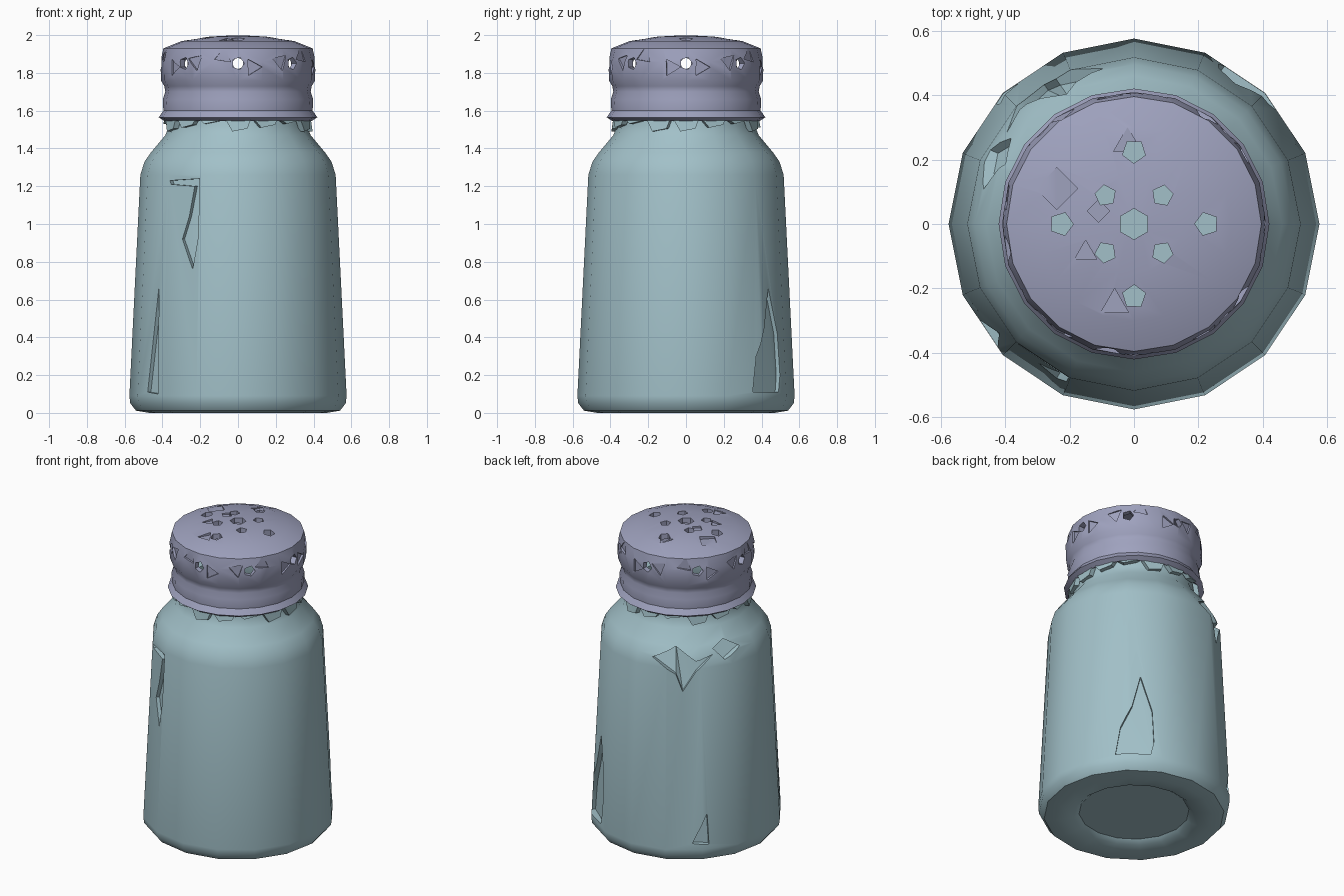
import bpy, bmesh, math
from mathutils import Matrix, Vector

if "Cube" in bpy.data.objects:
    bpy.data.objects.remove(bpy.data.objects["Cube"])


def material(name, rgb):
    m = bpy.data.materials.new(name)
    m.diffuse_color = (*rgb, 1)
    m.use_nodes = True
    m.node_tree.nodes["Principled BSDF"].inputs["Base Color"].default_value = m.diffuse_color
    return m


glass = material("pale teal glass", (0.36, 0.53, 0.58))
metal = material("lavender metal", (0.345, 0.36, 0.515))


def finish(name, bm, mat):
    bmesh.ops.remove_doubles(bm, verts=bm.verts, dist=1e-5)
    bmesh.ops.recalc_face_normals(bm, faces=bm.faces)
    me = bpy.data.meshes.new(name)
    bm.to_mesh(me)
    bm.free()
    ob = bpy.data.objects.new(name, me)
    bpy.context.collection.objects.link(ob)
    if mat:
        me.materials.append(mat)
    return ob


def lathe(name, profile, sides, mat, closed=False):
    """Spin an (r, z) profile around the z axis, with single points on the axis."""
    bm = bmesh.new()
    rings = []
    for r, z in profile:
        if r == 0:
            rings.append([bm.verts.new((0, 0, z))] * sides)
        else:
            rings.append([bm.verts.new((r * math.cos(2 * math.pi * i / sides),
                                        r * math.sin(2 * math.pi * i / sides), z))
                          for i in range(sides)])
    pairs = list(zip(rings, rings[1:]))
    if closed:
        pairs.append((rings[-1], rings[0]))
    for a, b in pairs:
        for i in range(sides):
            j = (i + 1) % sides
            corners = list(dict.fromkeys((a[i], a[j], b[j], b[i])))
            if len(corners) > 2:
                bm.faces.new(corners)
    return finish(name, bm, mat)


def prism(bm, inner, outer):
    """Solid between two matching polygons."""
    a = [bm.verts.new(p) for p in inner]
    b = [bm.verts.new(p) for p in outer]
    caps = [bm.faces.new(a), bm.faces.new(b[::-1])]
    n = len(a)
    for i in range(n):
        j = (i + 1) % n
        bm.faces.new((a[j], a[i], b[i], b[j]))
    bmesh.ops.triangulate(bm, faces=caps)


def extent(ob):
    zs = [v.co.z for v in ob.data.vertices]
    return max(zs) - min(zs) if zs else 0


def cut(target, cutter):
    """Apply one cut; keep the uncut mesh if the cut fails."""
    backup, before = target.data.copy(), extent(target)
    mod = target.modifiers.new("cut", "BOOLEAN")
    mod.operation = "DIFFERENCE"
    mod.solver = "EXACT"
    mod.object = cutter
    bpy.context.view_layer.objects.active = target
    bpy.ops.object.modifier_apply(modifier=mod.name)
    if extent(target) < before - 0.02:
        target.data = backup
    bpy.data.objects.remove(cutter)


def smooth(ob, angle):
    bpy.ops.object.select_all(action="DESELECT")
    bpy.context.view_layer.objects.active = ob
    ob.select_set(True)
    bpy.ops.object.shade_smooth_by_angle(angle=math.radians(angle))


# Glass jar: recessed base, tapered wall, rounded shoulder, neck
outer = [(0.57, 0.05), (0.575, 0.09), (0.517, 1.26), (0.495, 1.33),
         (0.46, 1.38), (0.385, 1.47), (0.365, 1.52), (0.36, 1.60)]
jar = lathe("glass_jar",
            [(0, 0.035), (0.33, 0.035), (0.36, 0.012), (0.47, 0.0), (0.54, 0.012)]
            + outer
            + [(0.31, 1.60), (0.31, 1.50), (0.44, 1.28), (0.505, 0.14),
               (0.46, 0.09), (0, 0.09)], 16, glass, closed=False)
# Close the two axis points into one watertight shell
assert len(jar.data.polygons) > 0


def wall_radius(z):
    for (r0, z0), (r1, z1) in zip(outer, outer[1:]):
        if z <= z1:
            return r0 + (r1 - r0) * (z - z0) / (z1 - z0)
    return outer[-1][0]


# Chips in the glass: azimuth in degrees, then (sideways, height) outline
chips = [
    (238, [(-0.11, 1.23), (0.08, 1.24), (0.08, 0.93), (0.05, 0.76),
           (-0.02, 0.92), (0.02, 1.04), (0.05, 1.2), (-0.10, 1.21)]),
    (217, [(-0.05, 0.11), (0.05, 0.10), (0.03, 0.45), (0.02, 0.68)]),
    (52, [(-0.13, 0.11), (0.08, 0.11), (0.10, 0.2), (0.09, 0.42),
          (0.02, 0.66), (-0.03, 0.45), (-0.1, 0.3)]),
    (125, [(-0.20, 1.31), (-0.06, 1.38), (0.06, 1.30), (0.16, 1.33),
           (0.06, 1.24), (-0.02, 1.11), (-0.06, 1.22)]),
    (155, [(-0.08, 1.36), (0.0, 1.40), (0.1, 1.34), (-0.02, 1.29)]),
    (135, [(-0.06, 0.13), (0.04, 0.12), (0.03, 0.32)]),
]
for azimuth, outline in chips:
    turn = Matrix.Rotation(math.radians(azimuth), 3, "Z")

    def at(s, z, depth):
        r = wall_radius(z) + depth
        return turn @ Vector((math.sqrt(r * r - s * s), s, z))
    bm = bmesh.new()
    prism(bm, [at(s, z, -0.032) for s, z in outline],
          [at(s, z, 0.08) for s, z in outline])
    cut(jar, finish("chip_cutter", bm, None))
smooth(jar, 32)

# Jagged glass flakes round the neck, tucked below the cap
bm = bmesh.new()
count = 16
for i in range(count):
    turn = Matrix.Rotation(2 * math.pi * i / count, 3, "Z")
    low = 1.49 + 0.02 * (i % 3)
    pts = [(0.385, -0.07, 1.56), (0.385, 0.07, 1.56), (0.392, 0.05, low + 0.015),
           (0.395, -0.03, low)]
    prism(bm, [turn @ Vector((x - 0.03, y, z)) for x, y, z in pts],
          [turn @ Vector((x, y, z)) for x, y, z in pts])
finish("neck_flakes", bm, glass)

# Metal cap: flared lip, rolled band, straight wall and domed top
cap = lathe("metal_cap",
            [(0.39, 1.545), (0.42, 1.565), (0.395, 1.60), (0.398, 1.66),
             (0.385, 1.70), (0.39, 1.73), (0.408, 1.76), (0.41, 1.86),
             (0.395, 1.93), (0.30, 1.968), (0.15, 1.992), (0, 2.0),
             (0, 1.965), (0.15, 1.957), (0.29, 1.935), (0.37, 1.90),
             (0.38, 1.76), (0.365, 1.72), (0.365, 1.56)], 20, metal, closed=True)


# Pouring holes in the top and vent holes round the side
def hole(bm, radius, sides, length, matrix):
    bmesh.ops.create_cone(bm, cap_ends=True, segments=sides, radius1=radius,
                          radius2=radius, depth=length, matrix=matrix)


bm = bmesh.new()
hole(bm, 0.048, 6, 0.3, Matrix.Translation((0, 0, 1.95)))
for i in range(4):
    for dist, offset, size in ((0.225, 0, 0.037), (0.125, 45, 0.033)):
        a = math.radians(90 * i + offset)
        hole(bm, size, 5, 0.3, Matrix.Translation(
            (dist * math.cos(a), dist * math.sin(a), 1.95))
            @ Matrix.Rotation(a + 0.3, 4, "Z"))
for i in range(8):
    hole(bm, 0.034, 5, 0.12, Matrix.Rotation(math.pi * i / 4, 4, "Z")
         @ Matrix.Translation((0.40, 0, 1.85))
         @ Matrix.Rotation(math.pi / 2, 4, "Y"))
cut(cap, finish("hole_cutter", bm, None))

# Shallow dents beside the holes
bm = bmesh.new()
for x, y, size, sides in ((-0.24, 0.11, 0.065, 4), (-0.02, 0.25, 0.05, 3),
                          (-0.06, -0.25, 0.05, 3), (-0.15, -0.09, 0.04, 3),
                          (-0.11, 0.04, 0.035, 4)):
    top = 2.0 - 0.35 * (x * x + y * y)
    hole(bm, size, sides, 0.1, Matrix.Translation((x, y, top + 0.038)))
for i in range(16):
    hole(bm, 0.05, 3, 0.1, Matrix.Rotation(math.pi * (i + 0.5) / 8, 4, "Z")
         @ Matrix.Translation((0.443, 0, 1.83 + 0.03 * (i % 3)))
         @ Matrix.Rotation(math.pi / 2, 4, "Y")
         @ Matrix.Rotation(i * 0.7, 4, "Z"))
cut(cap, finish("dent_cutter", bm, None))
smooth(cap, 30)
